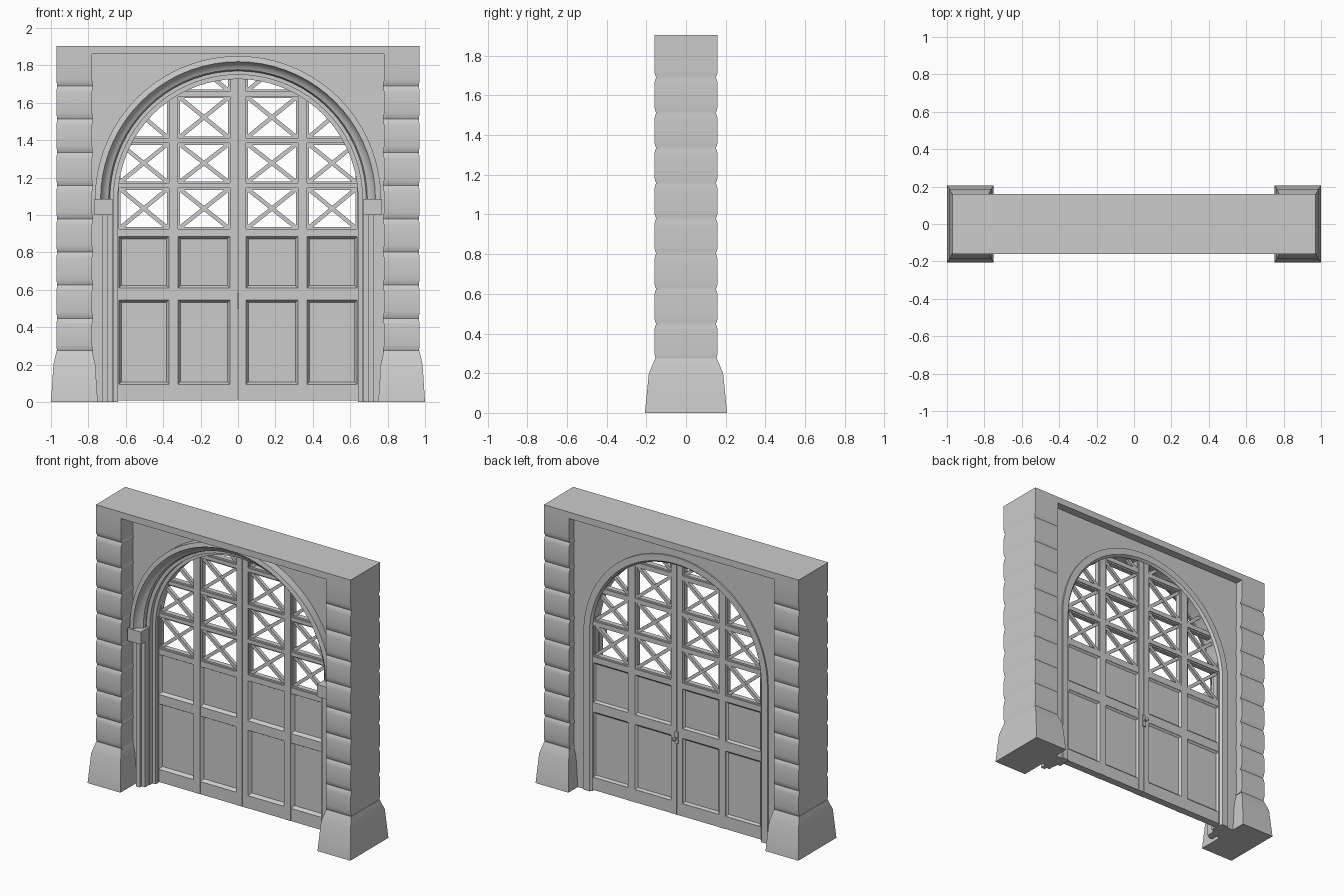
import bpy, bmesh, math

if "Cube" in bpy.data.objects:
    bpy.data.objects.remove(bpy.data.objects["Cube"])

CZ = 1.085          # spring line of the arch
SEG = 36


def finish(name, bm, mirror=False, angle=30):
    bmesh.ops.recalc_face_normals(bm, faces=bm.faces)
    me = bpy.data.meshes.new(name)
    bm.to_mesh(me)
    bm.free()
    ob = bpy.data.objects.new(name, me)
    bpy.context.collection.objects.link(ob)
    if mirror:
        ob.modifiers.new("mirror", 'MIRROR').use_mirror_merge = False
    bpy.ops.object.select_all(action='DESELECT')
    bpy.context.view_layer.objects.active = ob
    ob.select_set(True)
    bpy.ops.object.shade_smooth_by_angle(angle=math.radians(angle))
    return ob


def loft(bm, rings, closed=False, caps=True):
    """Skin a list of equal-length closed loops."""
    loops = [[bm.verts.new(p) for p in r] for r in rings]
    n = len(loops[0])
    pairs = list(zip(loops, loops[1:]))
    if closed:
        pairs.append((loops[-1], loops[0]))
    for a, b in pairs:
        for i in range(n):
            j = (i + 1) % n
            bm.faces.new((a[i], a[j], b[j], b[i]))
    if caps and not closed:
        bm.faces.new(loops[0])
        bm.faces.new(loops[-1])


def prism(bm, poly, y0, y1):
    if len(poly) > 2:
        loft(bm, [[(x, y, z) for x, z in poly] for y in (y0, y1)])


def rect(x0, x1, z0, z1):
    return [(x0, z0), (x1, z0), (x1, z1), (x0, z1)]


def arch_path(r, legs=True):
    pts = [(r * math.cos(math.pi * i / SEG), CZ + r * math.sin(math.pi * i / SEG))
           for i in range(SEG + 1)]
    return [(r, 0)] + pts + [(-r, 0)] if legs else pts


def clip(poly, window):
    """Clip a polygon by a convex counter-clockwise window."""
    for a, b in zip(window, window[1:] + window[:1]):
        side = lambda p: (b[0]-a[0]) * (p[1]-a[1]) - (b[1]-a[1]) * (p[0]-a[0])
        out = []
        for p, q in zip(poly, poly[1:] + poly[:1]):
            sp, sq = side(p), side(q)
            if sp >= 0:
                out.append(p)
            if sp * sq < -1e-12:
                t = sp / (sp - sq)
                out.append((p[0] + t * (q[0]-p[0]), p[1] + t * (q[1]-p[1])))
        poly = out
        if not poly:
            break
    return poly


def sweep(name, profile, legs):
    """Sweep a (radius, y) profile along the arch."""
    paths = [arch_path(r, legs) for r, _ in profile]
    bm = bmesh.new()
    loft(bm, [[(paths[k][i][0], profile[k][1], paths[k][i][1]) for k in range(len(profile))]
              for i in range(len(paths[0]))])
    return finish(name, bm)


# Pillars: flared plinth and pillowed stone courses
def pillar_ring(xo, xi, y, z):
    return [(xo, -y, z), (xi, -y, z), (xi, y, z), (xo, y, z)]

bm = bmesh.new()
loft(bm, [pillar_ring(*r) for r in ((1.0, .75, .207, 0), (.987, .763, .187, .2),
                                    (.97, .78, .155, .275))])
finish("pillar_plinth", bm, True)
bm = bmesh.new()
rings, step = [], .1775
for k in range(9):
    z0 = .27 + k * step
    z1 = z0 + step if k < 8 else 1.865
    course = [(0, .010), (.012, .004), (.035, 0)]
    rows = [(z0 + d, s) for d, s in course]
    rows += [(z1 - d, s) for d, s in reversed(course[1:])] if k < 8 else [(z1, 0)]
    rings += [pillar_ring(.97 - s * .3, .78 - s * .6, .16 - s, z) for z, s in rows]
loft(bm, rings)
finish("pillar_courses", bm, True)

# Top lintel
bm = bmesh.new()
prism(bm, rect(-.97, .97, 1.86, 1.905), -.16, .16)
finish("lintel", bm)

# Recessed wall with arched opening
bm = bmesh.new()
prism(bm, [(-.79, 0), (-.79, 1.87), (.79, 1.87), (.79, 0)] + arch_path(.69), -.03, .105)
finish("arch_wall", bm)

# Moulded arch, inner reveal and back trim
sweep("archivolt", [(.765, -.02), (.765, -.085), (.735, -.09), (.728, -.07),
                    (.71, -.05), (.692, -.042), (.685, -.02)], False)
sweep("inner_reveal", [(.70, -.01), (.665, -.01), (.665, .02), (.642, .02),
                       (.642, .10), (.655, .115), (.70, .115)], True)

# Jambs and impost blocks
bm = bmesh.new()
prism(bm, rect(.695, .725, 0, 1.0), -.075, 0)
prism(bm, rect(.67, .695, 0, 1.0), -.055, 0)
finish("jamb", bm, True)
bm = bmesh.new()
prism(bm, rect(.67, .77, 1.0, 1.085), -.10, 0)
finish("impost", bm, True)

# Door framework, clipped to the arch (right leaf, mirrored)
window = arch_path(.652)
bm = bmesh.new()
F, B = .045, .10
for x0, x1 in ((.002, .043), (.32, .37), (.635, .652)):
    prism(bm, clip(rect(x0, x1, .008, 1.75), window), F, B)
for z0, z1 in ((.008, .095), (.545, .61), (.885, .925), (1.145, 1.17), (1.385, 1.41), (1.635, 1.66)):
    prism(bm, clip(rect(.002, .65, z0, z1), window), F + .002, B - .002)
finish("door_frame", bm, True)

# Solid lower panels with sloped mouldings
columns = ((.043, .32), (.37, .637))
bm = bmesh.new()
prism(bm, rect(.003, .645, .02, .9), .07, .085)
finish("door_panel", bm, True)
bm = bmesh.new()
for x0, x1 in columns:
    for z0, z1 in ((.095, .545), (.61, .885)):
        loft(bm, [[(x, y, z) for x, z in rect(x0 + s, x1 - s, z0 + s, z1 - s)]
                  for s, y in ((0, .05), (.014, .071), (.014, .084), (0, .096))], closed=True)
finish("panel_moulding", bm, True)

# Window lattice: cell borders and crossed bars
borders, crosses = bmesh.new(), bmesh.new()
for x0, x1 in columns:
    for z0, z1 in ((.925, 1.145), (1.17, 1.385), (1.41, 1.635), (1.66, 1.88)):
        t = .01
        for q in (rect(x0, x0 + t, z0, z1), rect(x1 - t, x1, z0, z1),
                  rect(x0, x1, z0, z0 + t), rect(x0, x1, z1 - t, z1)):
            prism(borders, clip(q, window), .057, .092)
        length = math.hypot(x1 - x0, z1 - z0)
        nx, nz = .011 * (z1 - z0) / length, .011 * (x1 - x0) / length
        cell = rect(x0, x1, z0, z1)
        for za, zb, s, y in ((z0, z1, 1, .062), (z1, z0, -1, .064)):
            bar = [(x0 + s * nx, za - nz), (x1 + s * nx, zb - nz),
                   (x1 - s * nx, zb + nz), (x0 - s * nx, za + nz)]
            prism(crosses, clip(clip(bar, cell), window), y, y + .024)
finish("window_border", borders, True)
finish("window_cross_bar", crosses, True)

# Door handle on the back
bm = bmesh.new()
prism(bm, rect(-.014, .014, .50, .58), .095, .107)
n = 12
loft(bm, [[(r * math.cos(2 * math.pi * i / n), y, .54 + r * math.sin(2 * math.pi * i / n))
           for i in range(n)] for r, y in ((.006, .105), (.006, .12), (.014, .125), (.014, .135), (.007, .14))])
finish("door_handle", bm)
